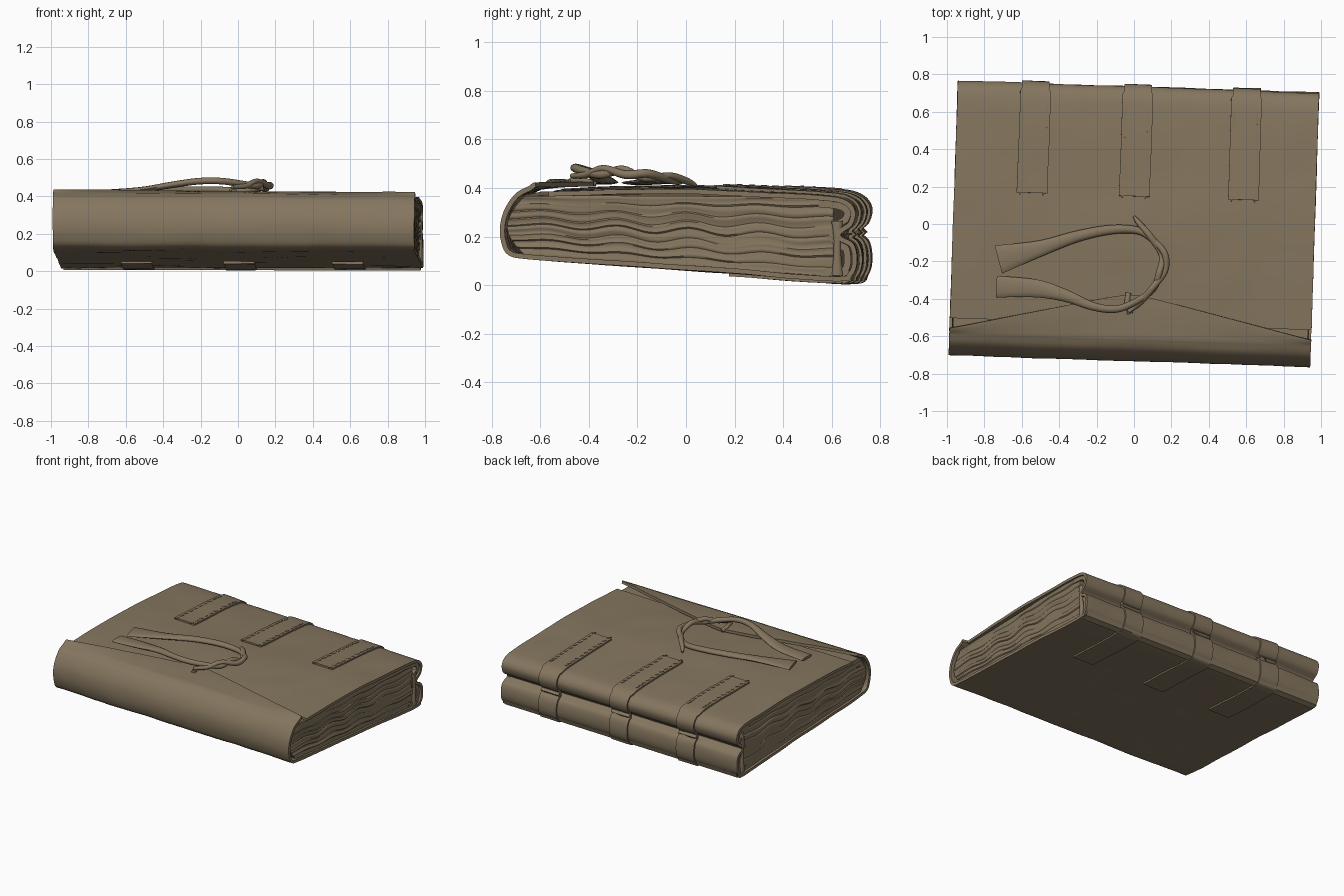
import bpy, bmesh, math
from mathutils import Vector, noise

if "Cube" in bpy.data.objects:
    bpy.data.objects.remove(bpy.data.objects["Cube"])

leather = bpy.data.materials.new("brown_leather")
leather.diffuse_color = (0.235, 0.181, 0.114, 1)
leather.use_nodes = True
leather.node_tree.nodes["Principled BSDF"].inputs["Base Color"].default_value = leather.diffuse_color
ANG = math.radians(-1.9)
HALF = 0.967


def place(x, y, z):
    """Book frame -> world: slight turn and slight sideways tilt."""
    return Vector((x * math.cos(ANG) - y * math.sin(ANG),
                   x * math.sin(ANG) + y * math.cos(ANG), z - 0.02 * x * z))


def spline(pts, n):
    """Catmull-Rom through tuples of any length."""
    out = []
    for i in range(len(pts) - 1):
        a, b, c, d = (pts[max(0, min(len(pts) - 1, i + k))] for k in (-1, 0, 1, 2))
        for s in range(n):
            t = s / n
            out.append(tuple(0.5 * (2 * q + (r - p) * t + (2 * p - 5 * q + 4 * r - s_) * t * t
                                    + (3 * q - p - 3 * r + s_) * t ** 3)
                             for p, q, r, s_ in zip(a, b, c, d)))
    return out + [tuple(pts[-1])]


def finish(name, bm, thickness=0, angle=40):
    me = bpy.data.meshes.new(name)
    bm.to_mesh(me)
    bm.free()
    ob = bpy.data.objects.new(name, me)
    bpy.context.collection.objects.link(ob)
    me.materials.append(leather)
    bpy.ops.object.select_all(action='DESELECT')
    ob.select_set(True)
    bpy.context.view_layer.objects.active = ob
    if thickness:
        m = ob.modifiers.new("thickness", 'SOLIDIFY')
        m.thickness, m.offset = thickness, -1
        bpy.ops.object.modifier_apply(modifier=m.name)
    bpy.ops.object.shade_smooth_by_angle(angle=math.radians(angle))
    return ob


def grid(name, rows, thickness):
    """Sheet from rows of world points, thickened inwards."""
    bm = bmesh.new()
    v = [[bm.verts.new(p) for p in r] for r in rows]
    for a, b in zip(v, v[1:]):
        for j in range(len(a) - 1):
            bm.faces.new((a[j], a[j + 1], b[j + 1], b[j]))
    return finish(name, bm, thickness)


def offset(path, d):
    out = []
    for i, (y, z) in enumerate(path):
        a, b = path[max(0, i - 1)], path[min(len(path) - 1, i + 1)]
        t = Vector((b[0] - a[0], b[1] - a[1])).normalized()
        out.append((y - t.y * d, z + t.x * d))
    return out


def span(x0, x1, n):
    return [x0 + (x1 - x0) * i / n for i in range(n + 1)]


def wrinkle(x, y, z, amp=0.005, floor=0.012):
    n = (noise.noise(Vector((x * 2.2, y * 3.5, z * 4)))
         + 0.4 * noise.noise(Vector((x * 7, y * 7, z * 9))))
    return place(x + 0.4 * amp * n, y + amp * n * (abs(y) > 0.65), max(z + amp * n, floor))


# cover: one sheet from the top board, round the spine, underneath and up the front
profile = spline([(-0.535, 0.390), (-0.25, 0.402), (0, 0.406), (0.3, 0.394), (0.58, 0.38),
                  (0.69, 0.362), (0.733, 0.315), (0.72, 0.255), (0.672, 0.213), (0.722, 0.175),
                  (0.735, 0.1), (0.715, 0.04), (0.65, 0.016), (0.2, 0.05), (-0.3, 0.087),
                  (-0.62, 0.11), (-0.7, 0.128), (-0.728, 0.18), (-0.733, 0.25), (-0.715, 0.32),
                  (-0.67, 0.385), (-0.615, 0.415)], 6)


def flap_edge(x):
    return -0.365 - 0.225 * math.sqrt((x / HALF) ** 2 + 0.004)


xs = span(-HALF, HALF, 72)
rows = [[wrinkle(x, y, z) for x in xs] for y, z in profile]
for k in range(1, 9):
    t = k / 8
    row = []
    for x in xs:
        y = -0.615 + (flap_edge(x) + 0.615) * t
        z = 0.415 + 0.012 * math.sin(math.pi * t / 2) + 0.004 * t * abs(x)
        row.append(wrinkle(x, y, z))
    rows.append(row)
grid("cover_with_flap", rows, 0.02)

# lining that fills the rolled spine
grid("spine_lining", [[place(x, y, z) for x in span(-HALF + 0.012, HALF - 0.012, 8)]
                      for y, z in offset(profile, -0.024) if y > 0.56], 0.028)


# page block: closed block whose two ends carry wavy ridges
def page_z(y, f):
    t = min(1, max(0, (y + 0.66) / 1.3))
    lo, hi = 0.125 - 0.095 * t, 0.378 - 0.008 * t
    return lo + (hi - lo) * f + 0.014 * math.sin(y * 21 + 1.2 * f) * math.sin(math.pi * f) * (
        0.4 + 0.6 * math.sin(math.pi * t))


FS, YN = 48, 50
bm = bmesh.new()
ends = []
for s in (-1, 1):
    end = []
    for i in range(FS + 1):
        f = i / FS
        row = []
        for y in span(-0.63 - 0.075 * math.sin(math.pi * f), 0.64, YN):
            ridge = 0.006 * noise.noise(Vector((s * 5, y * 1.5, f * 16))) - 0.003 * (i % 6 == 0)
            row.append(bm.verts.new(place(s * (0.951 + ridge), y, page_z(y, f))))
        end.append(row)
    for a, b in zip(end, end[1:]):
        for j in range(YN):
            bm.faces.new((a[j], a[j + 1], b[j + 1], b[j]))
    # rim of this end, in order
    ends.append(end[0] + [r[-1] for r in end[1:]] + end[-1][-2::-1] + [r[0] for r in end[-2:0:-1]])
for j in range(len(ends[0])):
    k = (j + 1) % len(ends[0])
    bm.faces.new((ends[0][j], ends[0][k], ends[1][k], ends[1][j]))
bmesh.ops.recalc_face_normals(bm, faces=bm.faces)
finish("pages", bm)


def sweep(name, pts, sides=12):
    """Tube along (x, y, z, width, height) points with closed ends."""
    bm = bmesh.new()
    p = [Vector(q[:3]) for q in pts]
    rings = []
    for i, q in enumerate(pts):
        t = (p[min(i + 1, len(p) - 1)] - p[max(i - 1, 0)]).normalized()
        up = Vector((1, 0, 0)) if abs(t.z) > 0.9 else Vector((0, 0, 1))
        side = t.cross(up).normalized()
        up = side.cross(t)
        ring = []
        for k in range(sides):
            a = 2 * math.pi * k / sides
            ring.append(bm.verts.new(p[i] + side * math.cos(a) * q[3] / 2 + up * math.sin(a) * q[4] / 2))
        rings.append(ring)
    for a, b in zip(rings, rings[1:]):
        for k in range(sides):
            bm.faces.new((a[k], a[(k + 1) % sides], b[(k + 1) % sides], b[k]))
    bm.faces.new(rings[0])
    bm.faces.new(rings[-1])
    bmesh.ops.recalc_face_normals(bm, faces=bm.faces)
    return finish(name, bm, angle=60)


# rolled headbands at both ends of the spine
for s, side in ((-1, "left"), (1, "right")):
    sweep(side + "_headband",
          [(*place(s * 0.95, 0.655, 0.04 + 0.23 * t), 0.05 - 0.02 * math.sin(math.pi * t), 0.03)
           for t in span(0, 1, 8)])

# straps over the spine, with faint stitches along their edges
strap_path = offset([p for p in profile if p[0] > 0.13], 0.011)
strap_path = [(max(y, 0.708) if 0.18 < z < 0.25 else y, z) for y, z in strap_path]
bm = bmesh.new()
for n, cx in enumerate((-0.55, -0.002, 0.58)):
    grid("strap_%d" % (n + 1),
         [[wrinkle(cx + dx * (0.9 if y > 0.7 else 1), y, z, floor=0.001)
           for dx in span(-0.082, 0.082, 8)] for y, z in strap_path], 0.016)
    for i, (y, z) in enumerate(strap_path):
        if y < 0.62 and z > 0.3:
            for dx in (-0.062, 0.062):
                r = bmesh.ops.create_cube(bm, size=1)
                for v in r["verts"]:
                    c = v.co.copy()
                    v.co = wrinkle(cx + dx + c.x * 0.008 + c.y * 0.008, y + c.y * 0.025, z + c.z * 0.005)
finish("strap_stitches", bm)

# tie: two flat tails that narrow to cords and twist round each other
tie_a = [(-0.725, -0.19, 0.422, 0.155, 0.02), (-0.5, -0.13, 0.428, 0.085, 0.028),
         (-0.3, -0.065, 0.435, 0.06, 0.035), (-0.12, -0.03, 0.435, 0.05, 0.035),
         (0.02, -0.035, 0.43, 0.04, 0.035), (0.1, -0.085, 0.44, 0.035, 0.035),
         (0.165, -0.16, 0.46, 0.035, 0.035), (0.165, -0.25, 0.455, 0.035, 0.035),
         (0.1, -0.34, 0.48, 0.035, 0.03), (0.04, -0.41, 0.455, 0.035, 0.03),
         (-0.03, -0.47, 0.45, 0.02, 0.02)]
tie_b = [(-0.735, -0.335, 0.424, 0.115, 0.02), (-0.52, -0.345, 0.435, 0.095, 0.03),
         (-0.36, -0.385, 0.46, 0.065, 0.035), (-0.22, -0.44, 0.48, 0.045, 0.035),
         (-0.1, -0.455, 0.482, 0.04, 0.035), (0.0, -0.42, 0.47, 0.035, 0.035),
         (0.1, -0.35, 0.455, 0.035, 0.035), (0.135, -0.26, 0.475, 0.035, 0.035),
         (0.15, -0.17, 0.44, 0.035, 0.03), (0.09, -0.07, 0.45, 0.035, 0.03),
         (0.03, -0.0, 0.43, 0.03, 0.03), (0.0, 0.04, 0.412, 0.015, 0.015)]
for name, pts in (("tie_upper_strand", tie_a), ("tie_lower_strand", tie_b)):
    sweep(name, spline(pts, 6))
# short loop fixing the tie to the tip of the flap
sweep("tie_anchor", spline([(-0.03, -0.37, 0.415, 0.03, 0.02), (-0.035, -0.42, 0.43, 0.03, 0.025),
                            (-0.02, -0.48, 0.43, 0.03, 0.02)], 5))
